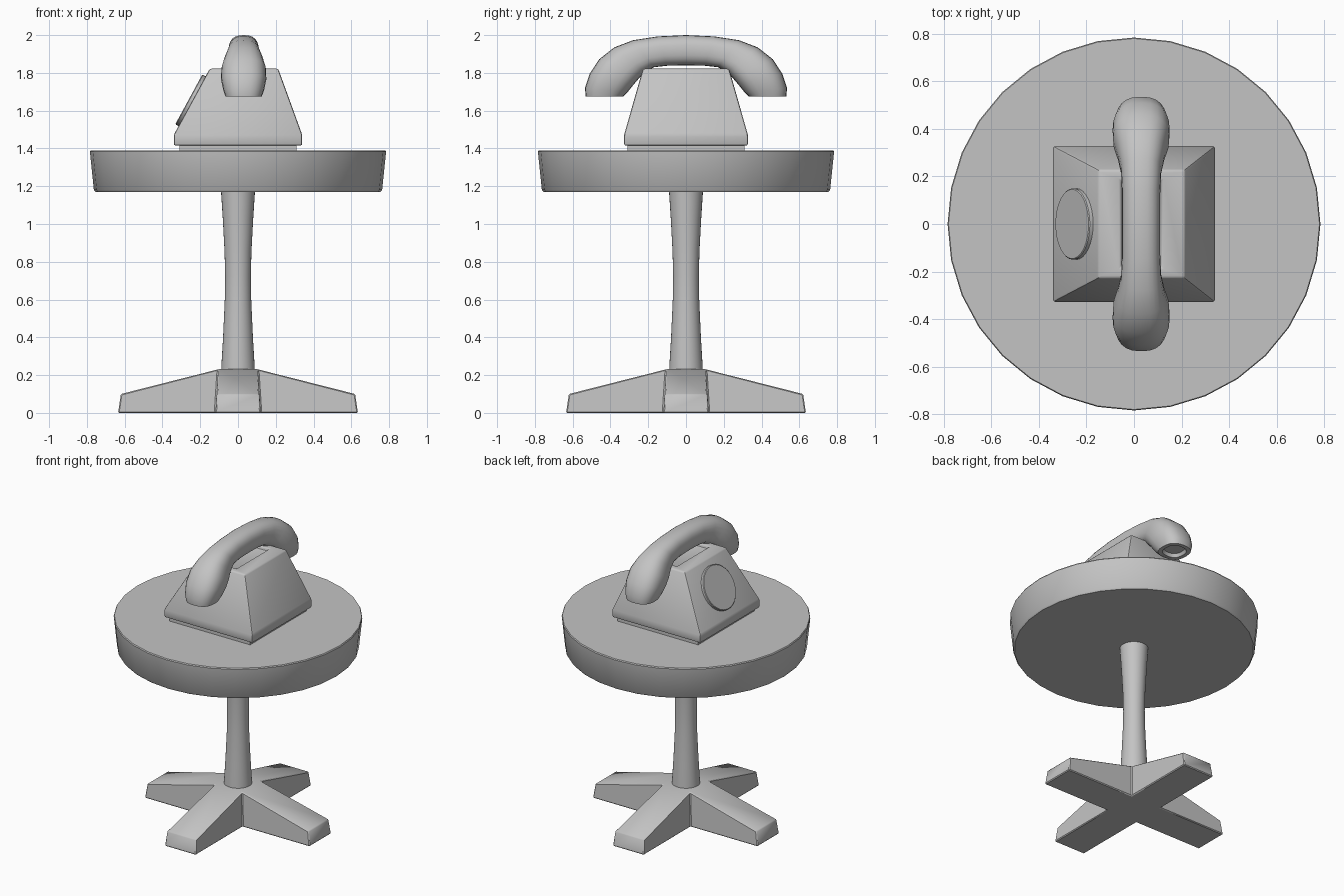
import bpy, bmesh, math
from mathutils import Matrix, Vector

if "Cube" in bpy.data.objects:
    bpy.data.objects.remove(bpy.data.objects["Cube"])

grey = bpy.data.materials.new("plain grey")
grey.diffuse_color = (0.55, 0.55, 0.55, 1)
grey.use_nodes = True
grey.node_tree.nodes["Principled BSDF"].inputs["Base Color"].default_value = grey.diffuse_color


def finish(name, bm, bevel=0.0, segments=2, smooth=35):
    bmesh.ops.recalc_face_normals(bm, faces=bm.faces)
    if bevel:
        edges = [e for e in bm.edges if e.calc_face_angle(0) > 0.3]
        bmesh.ops.bevel(bm, geom=edges, offset=bevel, segments=segments,
                        profile=0.5, affect='EDGES', clamp_overlap=True)
    me = bpy.data.meshes.new(name)
    bm.to_mesh(me)
    bm.free()
    me.materials.append(grey)
    ob = bpy.data.objects.new(name, me)
    bpy.context.collection.objects.link(ob)
    me.shade_smooth()
    me.set_sharp_from_angle(angle=math.radians(smooth))
    return ob


def loft(rings):
    bm = bmesh.new()
    loops = [[bm.verts.new(p) for p in r] for r in rings]
    n = len(loops[0])
    for a, b in zip(loops, loops[1:]):
        for i in range(n):
            j = (i + 1) % n
            bm.faces.new((a[i], a[j], b[j], b[i]))
    bm.faces.new(loops[0])
    bm.faces.new(loops[-1])
    return bm


def circle(r, z, n=32):
    return [(r * math.cos(2 * math.pi * i / n), r * math.sin(2 * math.pi * i / n), z)
            for i in range(n)]


def rect(x0, x1, y, z):
    return [(x0, -y, z), (x1, -y, z), (x1, y, z), (x0, y, z)]


# Round table top and waisted column
finish("table_top", loft([circle(r, z) for r, z in
       ((0.755, 1.17), (0.763, 1.18), (0.784, 1.383), (0.78, 1.39))]))
finish("column", loft([circle(r, z) for r, z in
       ((0.09, 0.2), (0.088, 0.25), (0.079, 0.4), (0.07, 0.6), (0.068, 0.72),
        (0.071, 0.85), (0.08, 1.02), (0.09, 1.175))]))

# Cross-shaped foot: four arms that slope down from a square hub
bm = bmesh.new()
low, high = [], []
for k in range(4):
    rot = Matrix.Rotation(k * math.pi / 2, 3, 'Z')
    low += [bm.verts.new(rot @ Vector(p)) for p in
            ((0.635, -0.12, 0), (0.635, 0.12, 0), (0.12, 0.12, 0))]
    high += [bm.verts.new(rot @ Vector(p)) for p in
             ((0.62, -0.112, 0.1), (0.62, 0.112, 0.1), (0.105, 0.105, 0.232))]
for i in range(12):
    j = (i + 1) % 12
    bm.faces.new((low[i], low[j], high[j], high[i]))
for ring in (low, high):
    bm.faces.new([ring[i] for i in (2, 5, 8, 11)])
    for k in range(4):
        bm.faces.new([ring[(3 * k + i) % 12] for i in (-1, 0, 1, 2)])
finish("cross_foot", bm, 0.006, 1)

# Telephone base plate and tapered body with a shallow cradle slot on top
finish("phone_base_plate", loft([rect(-0.31, 0.31, 0.31, 1.385),
                                 rect(-0.31, 0.31, 0.31, 1.42)]))
finish("phone_body", loft([
    rect(-0.34, 0.34, 0.328, 1.415), rect(-0.34, 0.34, 0.328, 1.472),
    rect(-0.15, 0.213, 0.228, 1.822), rect(-0.055, 0.115, 0.18, 1.822),
    rect(-0.052, 0.112, 0.177, 1.80)]), 0.01)

# Dial disc lying on the sloped face
slope = Vector((0.19, 0, 0.35)).normalized()
normal = Vector((-slope.z, 0, slope.x))
centre = Vector((-0.243, 0, 1.65))
dial = []
for r, h in ((0.15, -0.01), (0.15, 0.016), (0.146, 0.02)):
    dial.append([centre + normal * h + slope * p[0] + Vector((0, p[1], 0))
                 for p in circle(r, 0)])
finish("dial", loft(dial))

# Handset: cross-sections (outer y, z, inner y, z, half width), mirrored in y
half = [(0, 2.0, 0, 1.84, 0.08), (0.15, 1.993, 0.1, 1.838, 0.08),
        (0.28, 1.973, 0.17, 1.83, 0.085), (0.38, 1.935, 0.215, 1.805, 0.1),
        (0.46, 1.872, 0.25, 1.77, 0.118), (0.51, 1.795, 0.28, 1.735, 0.12),
        (0.535, 1.72, 0.31, 1.697, 0.108), (0.531, 1.675, 0.333, 1.675, 0.096),
        (0.505, 1.675, 0.36, 1.675, 0.07), (0.495, 1.697, 0.37, 1.697, 0.06)]
mirrored = [(-a, b, -c, d, w) for a, b, c, d, w in reversed(half[1:])]
rings = []
for yo, zo, yi, zi, w in mirrored + half:
    mid = Vector((0.03, (yo + yi) / 2, (zo + zi) / 2))
    arm = Vector((0, (yo - yi) / 2, (zo - zi) / 2))
    ring = []
    for i in range(24):
        a = 2 * math.pi * i / 24
        c, s = [math.copysign(abs(v) ** 0.8, v) for v in (math.cos(a), math.sin(a))]
        ring.append(mid + arm * c + Vector((w * s, 0, 0)))
    rings.append(ring)
finish("handset", loft(rings), smooth=45)
